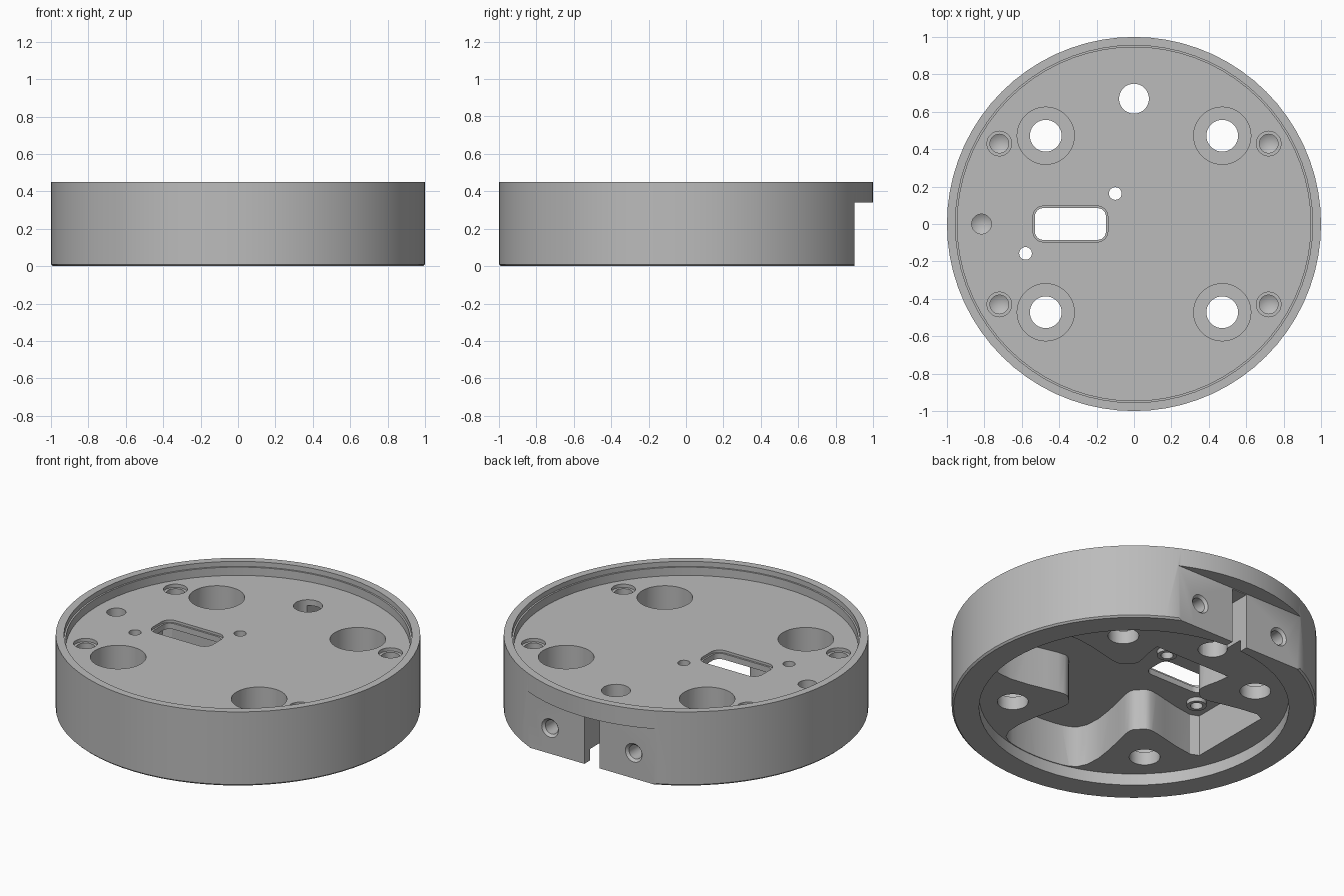
import bpy, bmesh, math
from mathutils import Matrix

if "Cube" in bpy.data.objects:
    bpy.data.objects.remove(bpy.data.objects["Cube"])

grey = bpy.data.materials.new("grey")
grey.diffuse_color = (0.5, 0.5, 0.5, 1)
grey.use_nodes = True
grey.node_tree.nodes["Principled BSDF"].inputs["Base Color"].default_value = grey.diffuse_color


def finish(bm, name):
    bmesh.ops.remove_doubles(bm, verts=bm.verts[:], dist=1e-5)
    bmesh.ops.recalc_face_normals(bm, faces=bm.faces[:])
    me = bpy.data.meshes.new(name)
    bm.to_mesh(me)
    bm.free()
    me.materials.append(grey)
    ob = bpy.data.objects.new(name, me)
    bpy.context.collection.objects.link(ob)
    return ob


def lathe(name, profile, steps=32, matrix=None, closed=False):
    bm = bmesh.new()
    vs = [bm.verts.new((r, 0, z)) for r, z in profile]
    es = [bm.edges.new(p) for p in zip(vs, vs[1:])]
    if closed:
        es.append(bm.edges.new((vs[-1], vs[0])))
    bmesh.ops.spin(bm, geom=vs + es, cent=(0, 0, 0), axis=(0, 0, 1),
                   angle=2 * math.pi, steps=steps)
    bmesh.ops.remove_doubles(bm, verts=bm.verts[:], dist=1e-5)
    if matrix:
        bm.transform(matrix)
    return finish(bm, name)


def prism(name, pts, z0, z1):
    bm = bmesh.new()
    f = bm.faces.new([bm.verts.new((x, y, z0)) for x, y in pts])
    ext = bmesh.ops.extrude_face_region(bm, geom=[f])
    for v in ext["geom"]:
        if isinstance(v, bmesh.types.BMVert):
            v.co.z = z1
    return finish(bm, name)


def rect(x0, x1, y0, y1):
    return [(x0, y0), (x1, y0), (x1, y1), (x0, y1)]


def round_rect(cx, cy, w, h, r):
    pts = []
    for i, (sx, sy) in enumerate([(1, 1), (-1, 1), (-1, -1), (1, -1)]):
        for k in range(7):
            a = math.pi / 2 * (i + k / 6)
            pts.append((cx + sx * (w / 2 - r) + r * math.cos(a),
                        cy + sy * (h / 2 - r) + r * math.sin(a)))
    return pts


def at(x, y, z=0):
    return Matrix.Translation((x, y, z))


FLOOR, CEIL, LEDGE = 0.37, 0.32, 0.07

# round body with top recess and stepped underside
body = lathe("round_housing", [
    (0, LEDGE), (0.85, LEDGE), (0.85, 0), (0.99, 0), (1, 0.01), (1, 0.45),
    (0.955, 0.45), (0.955, 0.42), (0.945, 0.42), (0.945, FLOOR), (0, FLOOR)], 72)

# underside cavity with four bell-shaped screw bosses left standing
outline = []
for d in range(0, 360, 3):
    a = math.radians(d)
    off = (d % 90) - 45
    r = 0.845 - 0.485 * math.exp(-(off / 20) ** 4)
    if 45 < d < 135:
        r = min(r, 0.5 / math.sin(a))
    if 135 < d < 225:
        r = min(r, 0.69 / -math.cos(a))
    outline.append((r * math.cos(a), r * math.sin(a)))
cutters = [prism("cavity_cut", outline, -0.05, CEIL)]

# back flat below the overhang, and clamp slot
cutters.append(prism("flat_cut", rect(-0.7, 0.7, 0.9, 1.2), -0.1, 0.34))
cutters.append(prism("slot_cut", rect(-0.05, 0.05, 0.68, 1.0), -0.1, 0.335))
cutters.append(lathe("cable_hole_cut", [(0, -0.1), (0.08, -0.1), (0.08, 0.6), (0, 0.6)],
                     32, at(0, 0.67)))

# counterbored screw holes and blind drilled holes
for sx in (-1, 1):
    for sy in (-1, 1):
        cutters.append(lathe("screw_cut", [
            (0, -0.1), (0.085, -0.1), (0.085, 0.15), (0.153, 0.15),
            (0.153, 0.6), (0, 0.6)], 36, at(0.472 * sx, 0.472 * sy)))
        cutters.append(lathe("blind_cut", [
            (0, 0.2), (0.05, 0.23), (0.05, 0.35), (0.066, 0.35),
            (0.066, 0.6), (0, 0.6)], 28, at(0.72 * sx, 0.43 * sy)))
cutters.append(lathe("side_blind_cut", [(0, 0.2), (0.053, 0.235), (0.053, 0.6), (0, 0.6)],
                     28, at(-0.815, 0)))

# clamp screw holes in the back flat
for sx in (-1, 1):
    m = at(0.28 * sx, 0.9, 0.155) @ Matrix.Rotation(-math.pi / 2, 4, 'X')
    cutters.append(lathe("clamp_cut", [
        (0, -0.25), (0.042, -0.22), (0.042, -0.015), (0.056, 0),
        (0.056, 0.05), (0, 0.05)], 24, m))

# rounded connector window with shallow rim, and its two small holes
cutters.append(prism("window_cut", round_rect(-0.34, 0, 0.38, 0.17, 0.045), 0.2, 0.6))
cutters.append(prism("window_rim_cut", round_rect(-0.34, 0, 0.4, 0.192, 0.056), 0.355, 0.6))
small = [(-0.1, 0.163), (-0.58, -0.157)]
for x, y in small:
    cutters.append(lathe("small_cut", [(0, 0.1), (0.034, 0.1), (0.034, 0.6), (0, 0.6)],
                         24, at(x, y)))

bpy.context.view_layer.objects.active = body
for c in cutters:
    c.hide_render = True
    mod = body.modifiers.new("cut", 'BOOLEAN')
    mod.operation = 'DIFFERENCE'
    mod.solver = 'EXACT'
    mod.object = c
    bpy.ops.object.modifier_apply(modifier=mod.name)
for c in cutters:
    bpy.data.objects.remove(c)

# small standoff rings under the plate
rings = [lathe("standoff_ring", [(0.034, 0.295), (0.055, 0.295), (0.055, 0.325), (0.034, 0.325)],
               24, at(x, y), closed=True) for x, y in small]

for ob in [body] + rings:
    bpy.ops.object.select_all(action='DESELECT')
    ob.select_set(True)
    bpy.context.view_layer.objects.active = ob
    bpy.ops.object.shade_smooth_by_angle(angle=math.radians(30))
